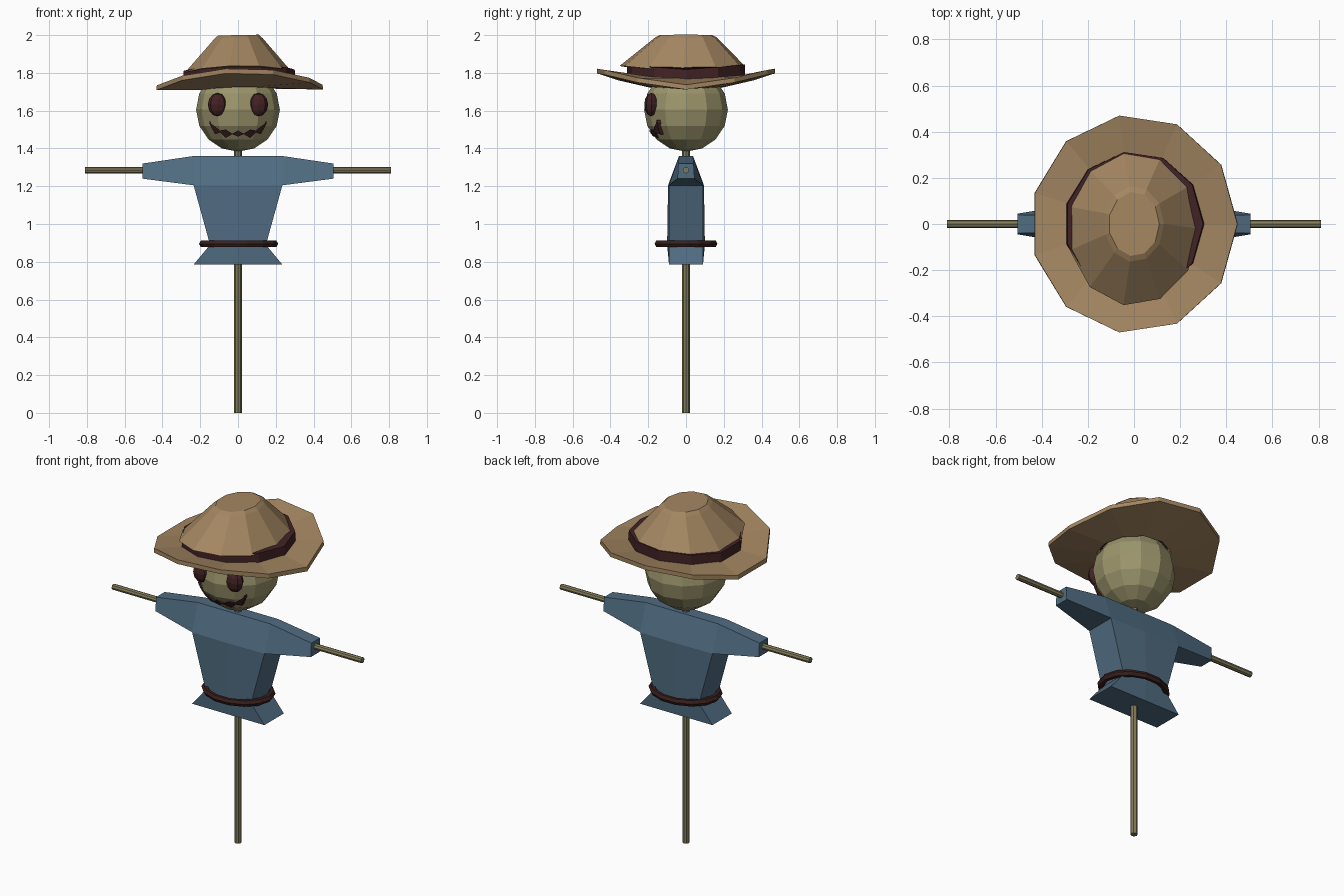
import bpy, bmesh, math
from math import sin, cos, pi, sqrt

if "Cube" in bpy.data.objects:
    bpy.data.objects.remove(bpy.data.objects["Cube"])


def material(name, rgb):
    m = bpy.data.materials.new(name)
    m.diffuse_color = (*rgb, 1)
    m.use_nodes = True
    m.node_tree.nodes["Principled BSDF"].inputs["Base Color"].default_value = m.diffuse_color
    return m


WOOD = material("wood", (0.23, 0.20, 0.10))
SACK = material("sackcloth", (0.33, 0.30, 0.15))
CLOTH = material("blue_cloth", (0.08, 0.15, 0.22))
STRAW = material("straw", (0.37, 0.24, 0.12))
DARK = material("dark_fabric", (0.055, 0.016, 0.018))
LEATHER = material("leather", (0.04, 0.014, 0.012))


def mesh_object(name, verts, faces, mat):
    me = bpy.data.meshes.new(name)
    me.from_pydata(verts, [], faces)
    bm = bmesh.new()
    bm.from_mesh(me)
    bmesh.ops.recalc_face_normals(bm, faces=bm.faces)
    bm.to_mesh(me)
    bm.free()
    me.materials.append(mat)
    ob = bpy.data.objects.new(name, me)
    bpy.context.collection.objects.link(ob)
    return ob


def finish(name, mat):
    ob = bpy.context.object
    ob.name = name
    ob.data.materials.append(mat)
    return ob


def rod(name, radius, length, loc, rot=(0, 0, 0)):
    bpy.ops.mesh.primitive_cylinder_add(vertices=8, radius=radius, depth=length,
                                        location=loc, rotation=rot)
    return finish(name, WOOD)


# Wooden cross
rod("upright_pole", 0.02, 1.46, (0, 0, 0.73))
rod("arm_pole", 0.017, 1.62, (0, 0, 1.285), (0, pi / 2, 0))

# Shirt: half outline as (x, z, half depth), mirrored
outline = [(0, 1.36, .037), (.235, 1.36, .037), (.505, 1.32, .04), (.505, 1.24, .045),
           (.235, 1.205, .09), (.148, .89, .09), (.235, .785, .09),
           (0, .785, .09), (0, .89, .10), (0, 1.205, .095)]
n = len(outline)
verts = [(x, s * d, z) for s in (-1, 1) for x, z, d in outline]
panels = [(0, 1, 4, 9), (1, 2, 3, 4), (9, 4, 5, 8), (8, 5, 6, 7)]
faces = panels + [tuple(i + n for i in p) for p in panels]
faces += [(i, i + 1, i + 1 + n, i + n) for i in range(7)]
shirt = mesh_object("shirt", verts, faces, CLOTH)
mirror = shirt.modifiers.new("mirror", 'MIRROR')
mirror.use_clip = True

# Belt
bpy.ops.mesh.primitive_torus_add(major_segments=14, minor_segments=6, major_radius=0.18,
                                 minor_radius=0.02, location=(0.003, 0, 0.895))
belt = finish("belt", LEATHER)
belt.scale = (1.05, 0.85, 1)

# Head
HEAD_Z, HEAD_R = 1.605, 0.222
bpy.ops.mesh.primitive_uv_sphere_add(segments=12, ring_count=8, radius=HEAD_R,
                                     location=(0, 0, HEAD_Z))
finish("head", SACK)

# Eyes
for side, label in ((-1, "left"), (1, "right")):
    bpy.ops.mesh.primitive_uv_sphere_add(segments=8, ring_count=6, radius=1,
                                         location=(side * 0.108, -0.183, 1.632))
    finish(label + "_eye", DARK).scale = (0.052, 0.038, 0.062)

# Jagged grin wrapped on the head: (x, top z, bottom z) for one half
half = [(0, 1.495, 1.462), (.03, 1.478, 1.476), (.065, 1.50, 1.455),
        (.095, 1.495, 1.485), (.12, 1.515, 1.475), (.14, 1.53, 1.51), (.152, 1.55, 1.535)]
columns = [(-x, t, b) for x, t, b in reversed(half[1:])] + half
verts = []
for x, t, b in columns:
    for z in (t, b):
        y = sqrt(HEAD_R ** 2 - x * x - (z - HEAD_Z) ** 2)
        verts += [(x, -y - 0.004, z), (x, -y + 0.03, z)]
faces = [(0, 1, 3, 2)]
for i in range(0, len(verts) - 4, 4):
    for a, b in ((0, 1), (1, 3), (3, 2), (2, 0)):
        faces.append((i + a, i + b, i + 4 + b, i + 4 + a))
e = len(verts) - 4
faces.append((e, e + 2, e + 3, e + 1))
mesh_object("mouth", verts, faces, DARK)

# Hat: eleven-sided rings with low sides and raised front and back
SIDES = 11


def ring(rx, ry, z_side, z_front, cx=0.0, cy=0.0):
    pts = []
    for i in range(SIDES):
        a = 2 * pi * i / SIDES
        x, y = cx + rx * cos(a), cy + ry * sin(a)
        pts.append((x, y, z_side + (z_front - z_side) * abs(sin(a)) ** 1.5 + 0.02 * x))
    return pts


def loft(name, rings, mat, closed=False):
    verts = [p for r in rings for p in r]
    faces = []
    count = len(rings)
    for k in range(count if closed else count - 1):
        for i in range(SIDES):
            j = (i + 1) % SIDES
            a, b = k * SIDES, ((k + 1) % count) * SIDES
            faces.append((a + i, a + j, b + j, b + i))
    if not closed:
        faces.append(tuple(range(SIDES)))
        faces.append(tuple(range((count - 1) * SIDES, count * SIDES)))
    return mesh_object(name, verts, faces, mat)


loft("hat_brim", [ring(.20, .20, 1.712, 1.725), ring(.45, .475, 1.703, 1.80),
                  ring(.448, .475, 1.728, 1.825), ring(.29, .31, 1.765, 1.785),
                  ring(.18, .18, 1.78, 1.79)], STRAW, closed=True)
loft("hat_band", [ring(.305, .315, 1.755, 1.775), ring(.30, .315, 1.812, 1.845)], DARK)
loft("hat_crown", [ring(.285, .335, 1.805, 1.838, -.005, -.02),
                   ring(.13, .165, 1.982, 1.988), ring(.11, .14, 2.0, 2.0)], STRAW)
